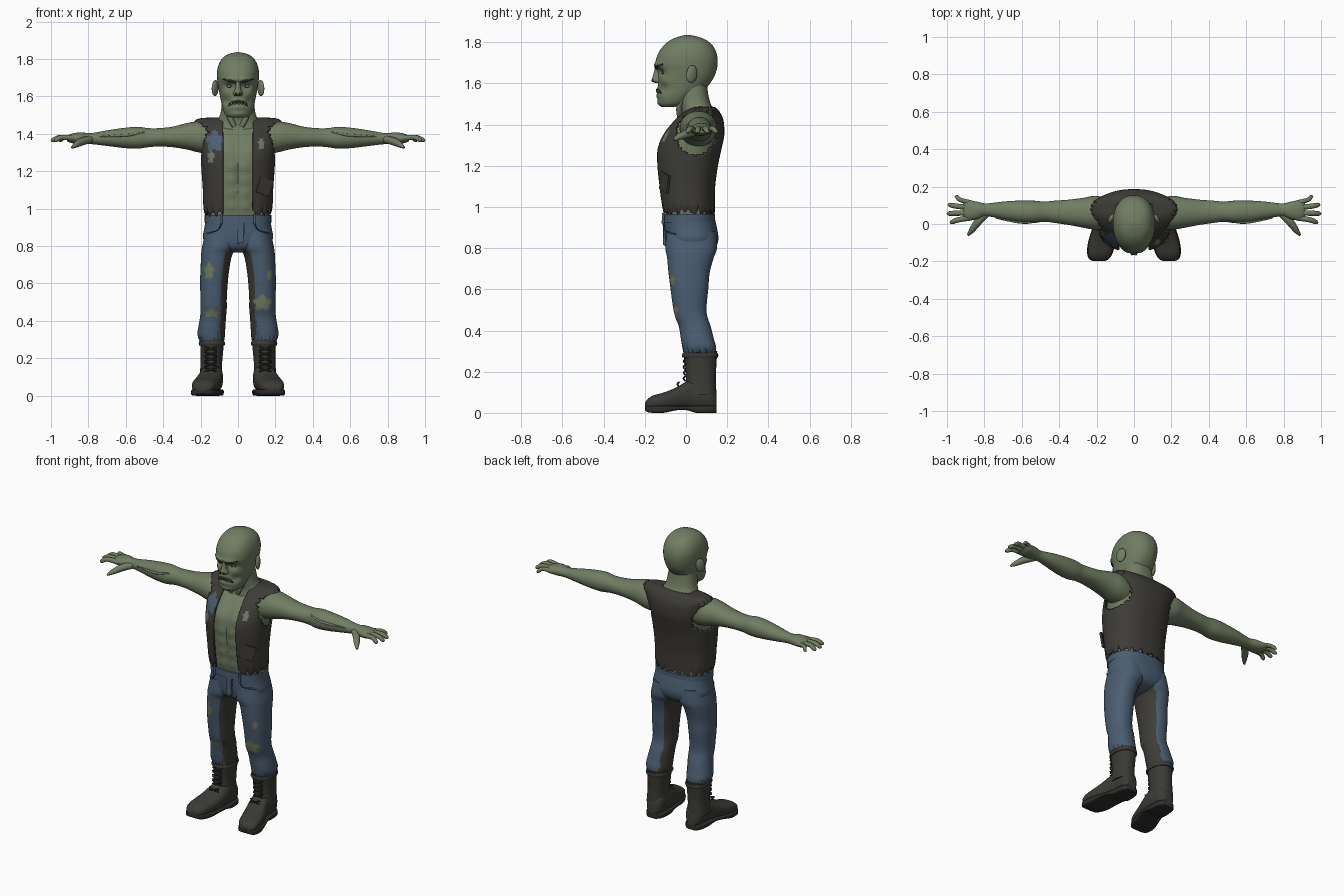
import bpy, bmesh, math
from mathutils import Vector
from mathutils.bvhtree import BVHTree


def material(name, rgb):
    m = bpy.data.materials.new(name)
    m.diffuse_color = (*rgb, 1)
    return m


SKIN = material("dull green skin", (0.165, 0.205, 0.122))
DENIM = material("blue denim", (0.07, 0.112, 0.168))
SEAM = material("dark denim seam", (0.045, 0.07, 0.105))
VEST = material("charcoal vest", (0.048, 0.045, 0.038))
BOOT = material("boot leather", (0.043, 0.042, 0.036))
SOLE = material("dark sole", (0.028, 0.027, 0.025))
HOLLOW = material("face hollow", (0.022, 0.024, 0.018))
TOOTH = material("old teeth", (0.26, 0.25, 0.17))
TORN = material("torn fabric edge", (0.15, 0.16, 0.1))


def spline(rings, n):
    """Smoothly interpolate between cross-section rows."""
    p = [rings[0]] + list(rings) + [rings[-1]]
    out = []
    for i in range(1, len(p) - 2):
        for k in range(n):
            t = k / n
            out.append([0.5 * (2 * b + (c - a) * t + (2 * a - 5 * b + 4 * c - d) * t * t
                               + (3 * b - a - 3 * c + d) * t ** 3)
                        for a, b, c, d in zip(*p[i - 1:i + 3])])
    return out + [list(rings[-1])]


def finish(name, bm, mats, color=None):
    bmesh.ops.recalc_face_normals(bm, faces=bm.faces)
    bm.normal_update()
    for f in bm.faces:
        if color:
            f.material_index = color(f.calc_center_median(), f.normal)
    me = bpy.data.meshes.new(name)
    bm.to_mesh(me)
    bm.free()
    for m in mats:
        me.materials.append(m)
    ob = bpy.data.objects.new(name, me)
    bpy.context.collection.objects.link(ob)
    return ob


def loft(name, rings, axis, mats, seg=40, sub=4, e=0.85, s=1, disp=None, color=None, edit=None, caps=True):
    """Rings are (t, a_min, a_max, b_min, b_max) along the axis; s = -1 mirrors in x."""
    bm = bmesh.new()
    rows = []
    for t, a0, a1, b0, b1 in spline(rings, sub):
        row = []
        for i in range(seg):
            ang = 2 * math.pi * i / seg
            c, d = math.cos(ang), math.sin(ang)
            a = (a0 + a1) / 2 + (a1 - a0) / 2 * math.copysign(abs(c) ** e, c)
            b = (b0 + b1) / 2 + (b1 - b0) / 2 * math.copysign(abs(d) ** e, d)
            v = Vector({"x": (t, a, b), "y": (a, t, b), "z": (a, b, t)}[axis])
            if disp:
                disp(v, ang)
            row.append(bm.verts.new((v.x * s, v.y, v.z)))
        rows.append(row)
    for r, q in zip(rows, rows[1:]):
        for i in range(seg):
            j = (i + 1) % seg
            bm.faces.new((r[i], r[j], q[j], q[i]))
    if caps:
        bm.faces.new(rows[0])
        bm.faces.new(rows[-1])
    if edit:
        edit(bm)
    return finish(name, bm, mats, color)


def tube(name, pts, radii, mat):
    cu = bpy.data.curves.new(name, "CURVE")
    cu.dimensions, cu.bevel_depth, cu.bevel_resolution, cu.use_fill_caps = "3D", 1, 3, True
    sp = cu.splines.new("POLY")
    rows = spline([(*p, r) for p, r in zip(pts, radii)], 4)
    sp.points.add(len(rows) - 1)
    for q, r in zip(sp.points, rows):
        q.co, q.radius = (*r[:3], 1), max(r[3], 0.0005)
    tmp = bpy.data.objects.new(name + "_path", cu)
    me = bpy.data.meshes.new_from_object(tmp)
    bpy.data.objects.remove(tmp)
    me.materials.clear()
    me.materials.append(mat)
    bpy.context.collection.objects.link(bpy.data.objects.new(name, me))


def blob(name, loc, size, mat, rot=(0, 0, 0), box=False):
    bm = bmesh.new()
    if box:
        bmesh.ops.create_cube(bm, size=2)
    else:
        bmesh.ops.create_uvsphere(bm, u_segments=24, v_segments=14, radius=1)
    ob = finish(name, bm, [mat])
    ob.location, ob.scale, ob.rotation_euler = loc, size, rot
    return ob


def zig(a):
    """Irregular zigzag from 0 to 1 for ragged edges."""
    return 0.6 * abs((a * 2.07) % 2 - 1) + 0.4 * abs((a * 3.5 + 0.4) % 2 - 1)


def torn(c, spots):
    for x, z, rx, rz in spots:
        u, w = (c.x - x) / rx, (c.z - z) / rz
        if u * u + w * w < 1 + 0.35 * math.sin(5 * math.atan2(w, u)):
            return True
    return False


def bumps(v, table, y_max):
    if v.y < y_max:
        v.y += sum(d * math.exp(-((abs(v.x) - x) / rx) ** 2 - ((v.z - z) / rz) ** 2)
                   for x, z, rx, rz, d in table)


def surface(ob):
    tree = BVHTree.FromPolygons([v.co for v in ob.data.vertices], [p.vertices for p in ob.data.polygons])
    return lambda x, z: tree.ray_cast(Vector((x, -1, z)), Vector((0, 1, 0)))[0].y


# Torso and neck
body = [(0.95, 0.175, -0.118, 0.14), (1.0, 0.185, -0.125, 0.14), (1.1, 0.188, -0.137, 0.142),
        (1.2, 0.195, -0.147, 0.155), (1.28, 0.2, -0.146, 0.172), (1.35, 0.21, -0.118, 0.186),
        (1.42, 0.222, -0.062, 0.182), (1.46, 0.225, -0.015, 0.165), (1.482, 0.195, 0.025, 0.145)]
chest = [(0.07, 1.32, 0.055, 0.05, -0.014), (0.0, 1.2, 0.01, 0.2, 0.01)] + \
        [(0.036, z, 0.022, 0.024, -0.009) for z in (1.01, 1.08, 1.15, 1.22)]
loft("torso", [(z - 0.012, -w + 0.018, w - 0.018, f + 0.022, b - 0.016) for z, w, f, b in body], "z", [SKIN],
     64, 6, disp=lambda v, a: bumps(v, chest, -0.03))
loft("neck", [(1.4, -0.14, 0.14, -0.03, 0.16), (1.46, -0.118, 0.118, -0.02, 0.145), (1.5, -0.096, 0.096, -0.03, 0.12),
              (1.56, -0.086, 0.086, -0.04, 0.106), (1.63, -0.08, 0.08, -0.04, 0.1)], "z", [SKIN])


# Open ragged vest
def cut_vest(bm):
    for x in (-0.08, 0.08):
        bmesh.ops.bisect_plane(bm, geom=bm.verts[:] + bm.edges[:] + bm.faces[:], plane_co=(x, 0, 0), plane_no=(1, 0, 0))
    gone = []
    for f in bm.faces:
        c = f.calc_center_median()
        dy, dz = c.y - 0.05, c.z - 1.355
        hole = 0.096 + 0.014 * zig(3 * math.atan2(dz, dy))
        if (abs(c.x) < 0.08 and c.y < 0.05) or (abs(c.x) > 0.1 and math.hypot(dy, dz) < hole):
            gone.append(f)
    bmesh.ops.delete(bm, geom=gone, context="FACES")


def vest_shape(v, a):
    if v.z < 1.06:
        v.z += 0.05 * zig(3 * a) * (1.06 - v.z) / 0.11
    if v.z > 1.44 and abs(v.x) > 0.15:
        v.x *= 1 + 0.06 * zig(4 * a)


def vest_color(c, n):
    if c.y < 0 and torn(c, [(-0.125, 1.36, 0.045, 0.05)]):
        return 1
    return 2 if c.y < 0 and torn(c, [(-0.145, 1.275, 0.016, 0.032), (0.125, 1.345, 0.015, 0.028)]) else 0


vest = loft("vest", [(z, -w, w, f, b) for z, w, f, b in body] + [(1.488, -0.1, 0.1, 0.05, 0.125)], "z",
            [VEST, DENIM, SKIN], 112, 9, disp=vest_shape, edit=cut_vest, color=vest_color, caps=False)
vest_front = surface(vest)
thick = vest.modifiers.new("thickness", "SOLIDIFY")
thick.thickness, thick.offset = 0.01, -1
blob("vest_pocket", (0.142, vest_front(0.142, 1.12) - 0.001, 1.12), (0.04, 0.006, 0.045), VEST, (0.05, 0.3, 0.5), True)

# Head
face = [(0.045, 1.655, 0.024, 0.017, 0.02), (0.035, 1.69, 0.045, 0.014, -0.012), (0.075, 1.615, 0.025, 0.02, -0.008),
        (0.06, 1.575, 0.02, 0.022, 0.012), (0, 1.54, 0.04, 0.012, -0.006), (0, 1.505, 0.04, 0.015, -0.008)]
head = loft("head", [(z, -w, w, f, b) for z, w, f, b in
            [(1.487, 0.045, -0.12, -0.05), (1.502, 0.068, -0.13, 0.0), (1.535, 0.082, -0.138, 0.04),
             (1.575, 0.091, -0.138, 0.095), (1.62, 0.1, -0.135, 0.13), (1.66, 0.107, -0.141, 0.147),
             (1.7, 0.112, -0.147, 0.154), (1.74, 0.111, -0.138, 0.15), (1.78, 0.099, -0.112, 0.133),
             (1.81, 0.077, -0.077, 0.1), (1.828, 0.045, -0.035, 0.055), (1.836, 0.008, 0, 0.015)]],
            "z", [SKIN], 72, 6, 0.9, disp=lambda v, a: bumps(v, face, -0.03))
skin_y = surface(head)
loft("nose", [(1.602, -0.02, 0.02, -0.15, -0.1), (1.615, -0.026, 0.026, -0.166, -0.1),
              (1.64, -0.016, 0.016, -0.16, -0.1), (1.685, -0.011, 0.011, -0.148, -0.1)], "z", [SKIN], 24)
tube("mouth", [(x, skin_y(x, z), z) for x, z in
               [(-0.052, 1.55), (-0.03, 1.566), (0, 1.569), (0.03, 1.566), (0.052, 1.55)]],
     [0.003, 0.007, 0.008, 0.007, 0.003], HOLLOW)
for x, h in ((-0.034, 0.009), (-0.018, 0.005), (0.004, 0.005), (0.02, 0.006), (0.035, 0.009)):
    blob("tooth", (x, skin_y(x, 1.56) - 0.004, 1.561), (0.0045, 0.004, h), TOOTH)

# Arms, hands and paired face parts
arm = [(0.13, -0.03, 0.14, 1.29, 1.45), (0.21, -0.03, 0.15, 1.3, 1.465), (0.27, -0.02, 0.14, 1.315, 1.458),
       (0.35, -0.005, 0.13, 1.328, 1.438), (0.42, 0.005, 0.125, 1.332, 1.43), (0.48, 0.012, 0.12, 1.328, 1.43),
       (0.54, 0.005, 0.125, 1.32, 1.437), (0.62, 0.01, 0.125, 1.325, 1.43), (0.7, 0.025, 0.12, 1.335, 1.418),
       (0.79, 0.042, 0.11, 1.345, 1.403), (0.84, 0.025, 0.12, 1.345, 1.408), (0.89, 0.02, 0.127, 1.35, 1.4),
       (0.915, 0.035, 0.115, 1.36, 1.388)]
fingers = [(0.113, 0.957, 0.145, 0.012), (0.088, 0.994, 0.102, 0.014), (0.06, 0.999, 0.056, 0.014), (0.034, 0.983, 0.01, 0.014)]
for s in (-1, 1):
    loft("arm", arm, "x", [SKIN], 32, 4, 0.95, s)
    for y, tx, ty, r in fingers:
        tube("finger", [(s * 0.87, y, 1.375), (s * (0.9 + tx) / 2, (y + ty) / 2, 1.381),
                        (s * (tx - 0.01), ty, 1.366), (s * tx, ty, 1.36)], [r * 1.1, r, r * 0.85, r * 0.3], SKIN)
    tube("thumb", [(s * 0.79, 0.055, 1.37), (s * 0.835, 0.01, 1.358), (s * 0.868, -0.035, 1.34), (s * 0.888, -0.06, 1.326)],
         [0.02, 0.021, 0.015, 0.006], SKIN)
    tube("forearm_vein", [(s * 0.5, 0.02, 1.41), (s * 0.57, 0.008, 1.395), (s * 0.64, 0.014, 1.39), (s * 0.74, 0.032, 1.385)],
         [0.004, 0.007, 0.007, 0.003], SKIN)
    tube("neck_tendon", [(s * 0.02, -0.03, 1.44), (s * 0.045, -0.032, 1.49), (s * 0.075, 0.005, 1.58)],
         [0.014, 0.014, 0.012], SKIN)
    blob("ear", (s * 0.122, 0.028, 1.645), (0.014, 0.029, 0.044), SKIN, (-0.15, 0, s * 0.5))
    blob("ear_hollow", (s * 0.131, 0.02, 1.648), (0.007, 0.014, 0.024), HOLLOW, (-0.15, 0, s * 0.5))
    blob("eye_socket", (s * 0.047, skin_y(s * 0.047, 1.656) + 0.003, 1.656), (0.029, 0.007, 0.014), HOLLOW, (0, -s * 0.15, s * 0.4))
    blob("eye", (s * 0.047, skin_y(s * 0.047, 1.655), 1.654), (0.014, 0.008, 0.007), SKIN)
    tube("brow", [(s * x, skin_y(s * x, z) + 0.001, z) for x, z in [(0.012, 1.673), (0.04, 1.683), (0.08, 1.693)]],
         [0.006, 0.008, 0.004], HOLLOW)
    blob("nostril", (s * 0.011, -0.16, 1.614), (0.006, 0.008, 0.008), HOLLOW)

# Jeans
loft("jeans_hips", [(0.765, -0.06, 0.06, -0.04, 0.08), (0.79, -0.15, 0.15, -0.085, 0.135), (0.84, -0.187, 0.187, -0.1, 0.157),
                    (0.9, -0.179, 0.179, -0.105, 0.15), (0.965, -0.172, 0.172, -0.108, 0.135)], "z", [DENIM], 56)
loft("waistband", [(z, -0.178, 0.178, -0.113, 0.142) for z in (0.925, 0.965)], "z", [DENIM], 56, 1)
blob("fly", (0.012, -0.106, 0.87), (0.018, 0.006, 0.055), DENIM, (0, 0, 0), True)
tube("fly_seam", [(0.032, -0.107, 0.925), (0.03, -0.109, 0.86), (0.0, -0.1, 0.81)], [0.003] * 3, SEAM)
leg = [(0.88, 0, 0.172, -0.095, 0.145), (0.8, 0, 0.191, -0.1, 0.15), (0.755, 0.03, 0.197, -0.092, 0.135),
       (0.68, 0.046, 0.2, -0.085, 0.115), (0.6, 0.055, 0.203, -0.075, 0.108), (0.52, 0.06, 0.2, -0.064, 0.1),
       (0.47, 0.06, 0.2, -0.054, 0.103), (0.42, 0.064, 0.203, -0.035, 0.12), (0.36, 0.068, 0.213, -0.025, 0.135),
       (0.315, 0.07, 0.216, -0.018, 0.145), (0.275, 0.075, 0.204, -0.01, 0.145)]
rips = [(-0.155, 0.665, 0.022, 0.036), (-0.14, 0.44, 0.036, 0.016), (0.132, 0.495, 0.04, 0.034), (0.168, 0.645, 0.012, 0.022)]


def ragged_hem(v, a):
    if v.z < 0.36:
        v.z += 0.03 * zig(3 * a) * (0.36 - v.z) / 0.085


def leg_color(s):
    def rule(c, n):
        if n.y < -0.2 and torn(c, rips):
            return 2
        if n.y < -0.2 and torn(c, [(x, z, rx * 1.2, rz * 1.2) for x, z, rx, rz in rips]):
            return 3
        return 1 if n.x * s < -0.55 and c.z < 0.79 else 0
    return rule


# Boot soles, boots and legs
foot = [(0.148, 0.11, 0.17, 0.02, 0.1), (0.12, 0.086, 0.192, 0.015, 0.15), (0.05, 0.08, 0.2, 0.015, 0.17),
        (0, 0.082, 0.21, 0.015, 0.152), (-0.05, 0.09, 0.228, 0.015, 0.122), (-0.11, 0.104, 0.244, 0.015, 0.098),
        (-0.16, 0.12, 0.246, 0.015, 0.084), (-0.187, 0.138, 0.236, 0.018, 0.066), (-0.198, 0.16, 0.215, 0.025, 0.05)]
shaft = [(0.09, 0.084, 0.207, -0.005, 0.148), (0.17, 0.085, 0.2, 0.0, 0.145), (0.24, 0.079, 0.2, -0.006, 0.148),
         (0.3, 0.073, 0.204, -0.014, 0.152)]
arch = [0, 0, 0, 0.014, 0.012, 0, 0, 0.004, 0.012]
for s in (-1, 1):
    loft("jeans_leg", leg, "z", [DENIM, VEST, SKIN, TORN], 72, 9, 0.9, s, ragged_hem, leg_color(s))
    tube("pocket_seam", [(s * 0.085, -0.112, 0.925), (s * 0.11, -0.101, 0.885), (s * 0.165, -0.05, 0.868)], [0.003] * 3, SEAM)
    tube("belt_loop", [(s * 0.09, -0.109, 0.97), (s * 0.09, -0.112, 0.92)], [0.007] * 2, DENIM)
    loft("boot_foot", foot, "y", [BOOT], 36, 4, 0.8, s)
    loft("boot_shaft", shaft, "z", [BOOT], 36, 4, 0.9, s)
    loft("boot_cuff", [(0.268, 0.072, 0.207, -0.016, 0.154), (0.278, 0.068, 0.21, -0.02, 0.157),
                       (0.29, 0.072, 0.207, -0.016, 0.154)], "z", [BOOT], 36, 3, 0.9, s)
    loft("boot_sole", [(y, a - 0.004, b + 0.004, h, 0.034) for (y, a, b, _, _), h in zip(foot, arch)], "y", [SOLE], 28, 3, 0.35, s)
    for i in range(5):
        z = 0.135 + 0.028 * i
        y = -0.012 - 0.03 * max(0, 1 - i)
        for k in (-1, 1):
            tube("boot_lace", [(s * 0.145 - 0.032 * k, y + 0.008, z - 0.006), (s * 0.145, y, z + 0.004),
                               (s * 0.145 + 0.032 * k, y + 0.008, z + 0.014)], [0.0045] * 3, SOLE)

# Smooth shading with sharp creases kept
for ob in bpy.context.scene.objects:
    ob.select_set(ob.type == "MESH")
    bpy.context.view_layer.objects.active = ob
bpy.ops.object.shade_smooth_by_angle(angle=math.radians(45))
